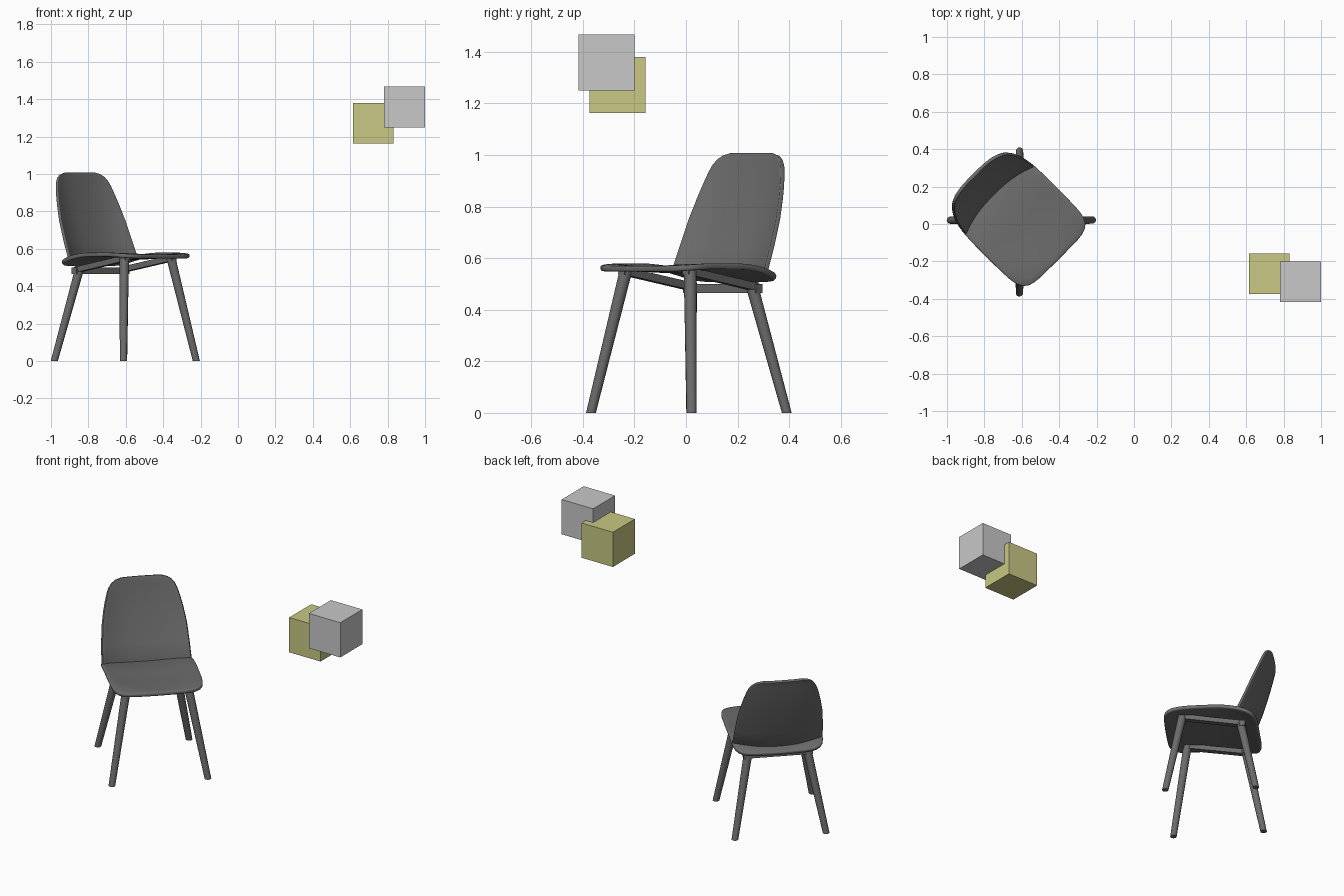
import bpy, bmesh, math
from mathutils import Matrix, Vector

if "Cube" in bpy.data.objects:
    bpy.data.objects.remove(bpy.data.objects["Cube"])


def material(name, rgb):
    m = bpy.data.materials.new(name)
    m.use_nodes = True
    m.diffuse_color = (*rgb, 1)
    m.node_tree.nodes["Principled BSDF"].inputs["Base Color"].default_value = (*rgb, 1)
    return m


CHARCOAL = material("charcoal", (0.15, 0.15, 0.15))
GREY = material("light_grey", (0.58, 0.58, 0.58))
OLIVE = material("olive_yellow", (0.58, 0.58, 0.23))

# Chair is built facing -y at the origin, then turned and moved into place
PLACE = Matrix.Translation((-0.6075, 0.016, 0)) @ Matrix.Rotation(math.radians(45), 4, "Z")


def finish(name, bm, mat, place=PLACE, smooth=True, thickness=0, offset=-1):
    bmesh.ops.transform(bm, matrix=place, verts=bm.verts)
    bmesh.ops.recalc_face_normals(bm, faces=bm.faces) if not thickness else None
    mesh = bpy.data.meshes.new(name)
    bm.to_mesh(mesh)
    bm.free()
    mesh.materials.append(mat)
    ob = bpy.data.objects.new(name, mesh)
    bpy.context.collection.objects.link(ob)
    if smooth:
        bpy.ops.object.select_all(action="DESELECT")
        ob.select_set(True)
        bpy.context.view_layer.objects.active = ob
        bpy.ops.object.shade_smooth_by_angle(angle=math.radians(40))
    if thickness:
        solid = ob.modifiers.new("thickness", "SOLIDIFY")
        solid.thickness, solid.offset = thickness, offset
        bev = ob.modifiers.new("soft_edge", "BEVEL")
        bev.width, bev.segments, bev.limit_method = 0.006, 2, "ANGLE"
        bev.angle_limit = math.radians(50)
    return ob


HALF_W, FRONT, BACK, POWER = 0.263, 0.29, 0.27, 6


def seat_height(x, y):
    """Top of the seat: sinks to the back, dips in the middle, rolls off in front."""
    f = -y
    r = min(1, (x / HALF_W) ** 2 + (y / 0.28) ** 2)
    return 0.58 - 0.75 * min(0, f) ** 2 - 0.3 * max(0, f - 0.1) ** 2 - 0.018 * (1 - r)


# Seat: rounded square shell made of rings
bm = bmesh.new()
SIDES, RINGS = 72, 10
centre = bm.verts.new((0, 0, seat_height(0, 0)))
previous = None
for i in range(1, RINGS + 1):
    ring = []
    for j in range(SIDES):
        a = 2 * math.pi * j / SIDES
        c, s = math.cos(a), math.sin(a)
        r = i / RINGS / (abs(c) ** POWER + abs(s) ** POWER) ** (1 / POWER)
        x, y = HALF_W * r * c, (BACK if s > 0 else FRONT) * r * s
        ring.append(bm.verts.new((x, y, seat_height(x, y))))
    for j in range(SIDES):
        k = (j + 1) % SIDES
        if previous:
            bm.faces.new((previous[j], ring[j], ring[k], previous[k]))
        else:
            bm.faces.new((centre, ring[j], ring[k]))
    previous = ring
finish("seat", bm, CHARCOAL, thickness=0.022)

# Backrest: curved shell, rows of (height, half width, depth at the middle)
ROWS = [(0.56, 0.257, 0.205), (0.66, 0.252, 0.242), (0.77, 0.243, 0.28), (0.85, 0.228, 0.305),
        (0.90, 0.215, 0.32), (0.94, 0.202, 0.331), (0.965, 0.19, 0.338), (0.985, 0.172, 0.343),
        (0.998, 0.148, 0.347), (1.005, 0.115, 0.35)]
COLS = 24
bm = bmesh.new()
previous = None
for z, w, depth in ROWS:
    row = []
    for j in range(COLS + 1):
        x = w * (2 * j / COLS - 1)
        y = depth - 0.045 * abs(x / 0.257) ** 2.5
        base = seat_height(x, y) - 0.008
        t = (z - ROWS[0][0]) / (ROWS[-1][0] - ROWS[0][0])
        row.append(bm.verts.new((x, y, base + t * (ROWS[-1][0] - base))))
    if previous:
        for j in range(COLS):
            bm.faces.new((previous[j], previous[j + 1], row[j + 1], row[j]))
    previous = row
finish("backrest", bm, CHARCOAL, thickness=0.018, offset=0)


def leg(name, foot, top):
    """Tapered round leg, sheared so that both ends stay level."""
    bm = bmesh.new()
    bmesh.ops.create_cone(bm, cap_ends=True, segments=24, radius1=0.019, radius2=0.025, depth=1)
    foot, top = Vector(foot), Vector(top)
    for v in bm.verts:
        v.co = Vector((v.co.x, v.co.y, 0)) + foot.lerp(top, v.co.z + 0.5)
    finish(name, bm, CHARCOAL)


def rail(name, a, b, width, height):
    """Straight bar between two points."""
    a, b = Vector(a), Vector(b)
    bm = bmesh.new()
    bmesh.ops.create_cube(bm, size=1, matrix=Matrix.Diagonal((width, height, (b - a).length, 1)))
    turn = (b - a).to_track_quat("Z", "Y").to_matrix().to_4x4()
    bmesh.ops.transform(bm, matrix=Matrix.Translation((a + b) / 2) @ turn, verts=bm.verts)
    finish(name, bm, CHARCOAL, smooth=False)


# Legs and the three-sided frame under the seat
for side, s in (("left", 1), ("right", -1)):
    leg("front_leg_" + side, (s * 0.276, -0.268, 0), (s * 0.176, -0.176, 0.552))
    leg("back_leg_" + side, (s * 0.262, 0.268, 0), (s * 0.166, 0.168, 0.505))
    rail("side_rail_" + side, (s * 0.176, -0.2, 0.552), (s * 0.172, 0.19, 0.487), 0.034, 0.03)
rail("back_rail", (-0.2, 0.18, 0.482), (0.2, 0.18, 0.482), 0.036, 0.034)

# Floating cubes
for name, centre, mat in (("olive_cube", (0.724, -0.266, 1.272), OLIVE),
                          ("grey_cube", (0.89, -0.308, 1.358), GREY)):
    bm = bmesh.new()
    bmesh.ops.create_cube(bm, size=0.217)
    finish(name, bm, mat, place=Matrix.Translation(centre), smooth=False)
